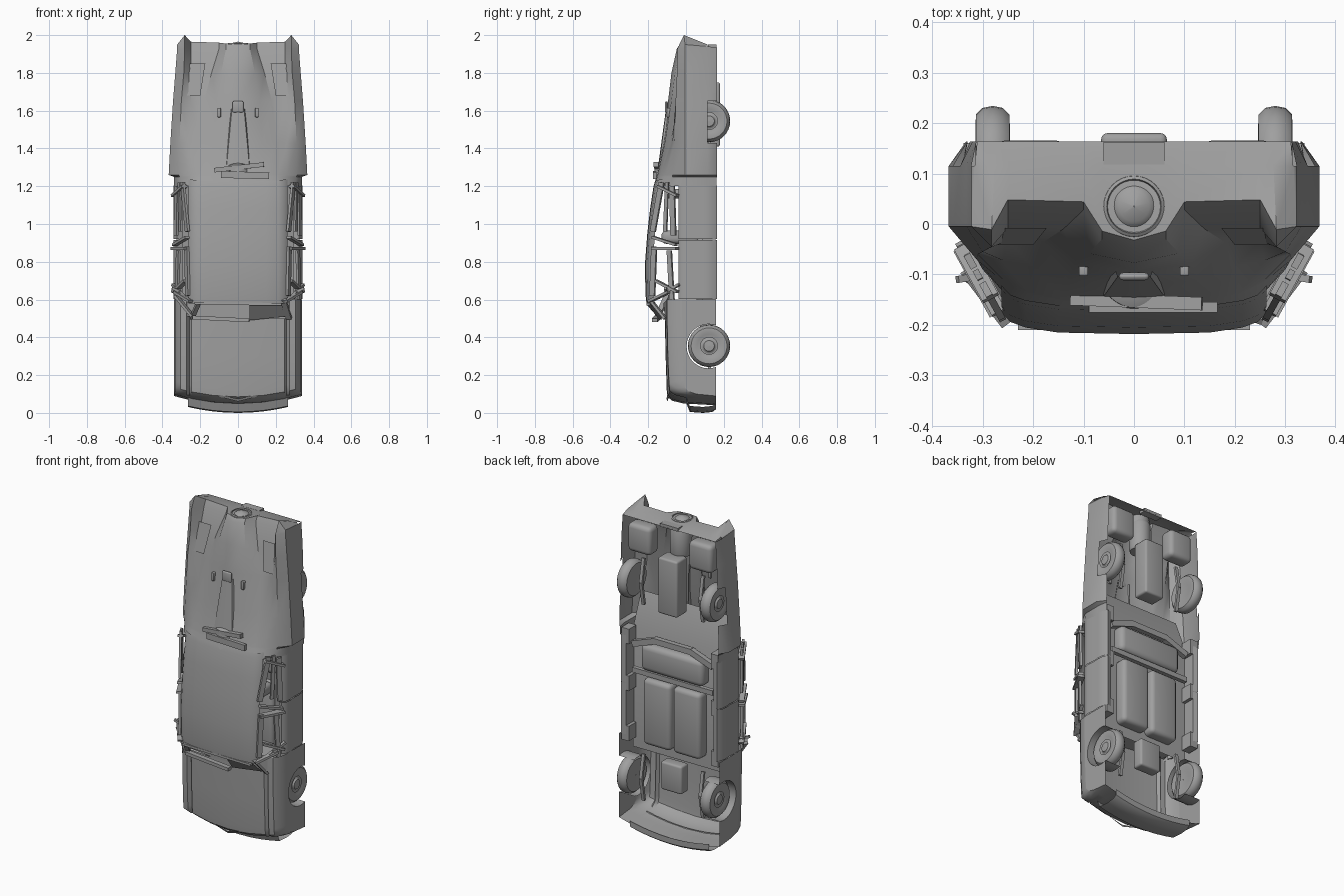
import bpy, bmesh, math
from mathutils import Vector

if "Cube" in bpy.data.objects:
    bpy.data.objects.remove(bpy.data.objects["Cube"])

grey = bpy.data.materials.new("mid grey")
grey.diffuse_color = (0.35, 0.35, 0.35, 1)
grey.use_nodes = True
grey.node_tree.nodes["Principled BSDF"].inputs["Base Color"].default_value = grey.diffuse_color


def finish(name, bm, angle=35):
    bmesh.ops.remove_doubles(bm, verts=bm.verts, dist=0.0005)
    bmesh.ops.recalc_face_normals(bm, faces=bm.faces)
    me = bpy.data.meshes.new(name)
    bm.to_mesh(me)
    bm.free()
    me.materials.append(grey)
    ob = bpy.data.objects.new(name, me)
    bpy.context.collection.objects.link(ob)
    bpy.ops.object.select_all(action='DESELECT')
    ob.select_set(True)
    bpy.context.view_layer.objects.active = ob
    bpy.ops.object.shade_smooth_by_angle(angle=math.radians(angle))
    return ob


def shell(name, rows, skip=lambda i, j: False, sides=(1, -1), angle=35):
    """Loft rows of (x, y, z) points, mirrored in x, facing away from the body centre."""
    bm = bmesh.new()
    for s in sides:
        g = [[bm.verts.new((s * x, y, z)) for x, y, z in r] for r in rows]
        for i in range(len(g) - 1):
            for j in range(len(g[0]) - 1):
                if not skip(i, j):
                    bm.faces.new((g[i][j], g[i][j + 1], g[i + 1][j + 1], g[i + 1][j]))
    ob = finish(name, bm, angle)
    ref = Vector((0, .12, 1))
    if sum(p.area * p.normal.dot(p.center - ref) for p in ob.data.polygons) < 0:
        ob.data.flip_normals()
    return ob


def box(name, c, size, bevel=0.0):
    bm = bmesh.new()
    bmesh.ops.create_cube(bm, size=1)
    for v in bm.verts:
        v.co = Vector(c) + Vector([a * b for a, b in zip(v.co, size)])
    if bevel:
        bmesh.ops.bevel(bm, geom=bm.edges[:], offset=bevel, segments=3, affect='EDGES', profile=0.5)
    return finish(name, bm, 40)


def bar(name, a, b, w=0.024, t=0.014):
    a, b = Vector(a), Vector(b)
    bm = bmesh.new()
    bmesh.ops.create_cube(bm, size=1)
    q = (b - a).to_track_quat('Z', 'Y')
    for v in bm.verts:
        v.co = (a + b) / 2 + q @ Vector((v.co.x * w, v.co.y * t, v.co.z * (b - a).length))
    return finish(name, bm)


def lathe(name, profile, c, axis, n=32):
    """Spin (radius, offset) points about the x or z axis."""
    bm = bmesh.new()
    rings = []
    for r, o in profile:
        ring = []
        for k in range(n):
            u, v = r * math.cos(k * math.tau / n), r * math.sin(k * math.tau / n)
            ring.append(bm.verts.new(Vector(c) + Vector((o, u, v) if axis == 'x' else (u, v, o))))
        rings.append(ring)
    for p, q in zip(rings, rings[1:]):
        for k in range(n):
            bm.faces.new((p[k], p[(k + 1) % n], q[(k + 1) % n], q[k]))
    return finish(name, bm, 40)


# Rear body: tail deck with central hump, fins and wide quarter panels
rear = [
    (1.20, [(0, -.172), (.15, -.168), (.22, -.155), (.258, -.135), (.30, -.09), (.338, -.02), (.338, .115), (.33, .16)]),
    (1.25, [(0, -.157), (.14, -.153), (.21, -.138), (.26, -.114), (.31, -.072), (.34, -.01), (.34, .115), (.33, .163)]),
    (1.26, [(0, -.154), (.14, -.15), (.21, -.135), (.26, -.11), (.312, -.07), (.367, -.005), (.367, .115), (.333, .163)]),
    (1.43, [(0, -.12), (.13, -.112), (.2, -.085), (.26, -.072), (.31, -.06), (.358, -.005), (.358, .115), (.33, .163)]),
    (1.65, [(0, -.095), (.115, -.078), (.18, -.036), (.25, -.033), (.3, -.055), (.344, -.005), (.344, .115), (.325, .163)]),
    (1.80, [(0, -.077), (.09, -.058), (.14, -.01), (.25, -.008), (.287, -.048), (.332, -.005), (.332, .115), (.32, .163)]),
    (1.93, [(0, -.048), (.063, -.03), (.1, .028), (.25, .032), (.282, -.045), (.322, -.005), (.322, .115), (.312, .163)])]
rows = [[(x, y, z) for x, y in pts] for z, pts in rear]
tail_z = [1.95, 1.955, 1.96, 1.965, 2.0, 1.95, 1.94, 1.935]
rows.append([(x, y + (.016 if i < 4 else .034 if i == 4 else 0), tz)
             for i, ((x, y), tz) in enumerate(zip(rear[-1][1], tail_z))])
shell("rear_body", rows, lambda i, j: i == 3 and j == 6)
edge = rows[-1][:7]
shell("tail_panel", [edge, [(x * .98, max(y, .115), 1.95) for x, y, z in edge], [(x * .965, .163, 1.935) for x, y, z in edge]])

# Roof panel
roof = [(.57, -.208), (.62, -.214), (.78, -.218), (.95, -.205), (1.08, -.19), (1.2, -.172), (1.225, -.164)]
shell("roof", [[(0, y, z), (.15, y + .003, z + .003), (.215, y + .013, z + .006), (.245, y + .024, z + .01),
                (.262, y + .042, z + .01)] for z, y in roof])

# Front body: hood, fender ridges and rounded nose
front = [(0, -.112), (.13, -.11), (.245, -.1), (.258, -.082), (.272, -.103), (.305, -.1), (.33, -.065), (.338, -.02)]


def nose_row(z, drop, flat):
    bow = .05 if z < .2 else 0
    return [(x, y + (.16 - y) * flat + drop, z + bow * (x / .34) ** 2) for x, y in front]


nose = [nose_row(*a) for a in ((.6, 0, 0), (.5, 0, 0), (.3, .004, 0), (.12, .01, 0), (.085, .014, 0),
                               (.064, .026, .05), (.05, .03, .25), (.046, .02, .55), (.04, 0, 1))]
shell("hood_and_fenders", nose, lambda i, j: i == 0 and j < 3)

# Front fender sides with a round wheel arch
for s, side in ((1, "right"), (-1, "left")):
    bm = bmesh.new()
    arc = [(.12 + .117 * math.cos(a), .353 + .117 * math.sin(a)) for a in
           [math.radians(70 + k * 11) for k in range(21)]]
    ring = [(-.02, .6), (.16, .6)] + arc + [(r[-1][1], r[-1][2]) for r in nose[:0:-1]]
    bm.faces.new([bm.verts.new((s * .338, y, z)) for y, z in ring])
    outer = [bm.verts.new((s * .338, y, z)) for y, z in arc]
    inner = [bm.verts.new((s * .235, y, z)) for y, z in arc]
    for k in range(20):
        bm.faces.new((outer[k], outer[k + 1], inner[k + 1], inner[k]))
    finish("fender_side_" + side, bm)

# Doors with a curved section and thickness
for a, b, nm in ((.603, .915, "front_doors"), (.92, 1.205, "rear_doors")):
    prof = [(.322, -.04), (.336, -.025), (.342, .01), (.337, .06), (.34, .1), (.336, .135), (.322, .163),
            (.295, .155), (.295, -.03), (.322, -.04)]
    shell(nm, [[(x, y, a) for x, y in prof], [(x, y, b) for x, y in prof]], angle=50)

# Window frames: bent pillars and loose rails
for s in (1, -1):
    n = "_right" if s > 0 else "_left"

    def P(t, z):  # t = 0 at the roof edge, 1 at the door top
        return (s * (.26 + .08 * t), -.19 + .145 * t, z)
    bar("windshield_pillar" + n, (s * .25, -.195, .59), (s * .33, -.09, .64), .032)
    bar("center_pillar" + n, P(.1, .87), P(1, .87), .04)
    bar("center_bracket" + n, P(.1, .93), P(.95, .89), .03)
    bar("rear_pillar" + n, P(.3, 1.2), P(1, 1.15), .035)
    bar("rear_window_top_rail" + n, P(.1, .96), P(.42, 1.22), .014, .03)
    bar("rear_window_mid_rail" + n, P(.55, .96), P(.62, 1.22), .012, .02)
    bar("rear_window_low_rail" + n, P(.85, .94), P(.8, 1.2), .014, .03)
    bar("front_window_top_rail" + n, P(.08, .62), P(.15, .88), .014, .03)
    bar("front_window_low_rail" + n, P(.8, .6), P(.7, .86), .014, .026)
    bar("front_window_strut" + n, P(.2, .7), P(1, .64), .03)
    bar("vent_strut" + n, P(.3, .61), P(1.05, .68), .02)
    bar("mirror_arm" + n, P(.6, .64), (s * .35, -.11, .66), .014)
    # Deck tile
    shell("deck_tile" + n, [[(.255, -.008, 1.85), (.173, -.008, 1.85)], [(.27, -.042, 1.68), (.2, -.042, 1.68)]], sides=(s,))

# Windshield surround and dashboard
bar("windshield_lower_rail", (-.24, -.15, .505), (.06, -.165, .49), .03, .02)
bar("windshield_upper_rail", (-.23, -.2, .58), (.23, -.2, .575), .02)
bar("windshield_left_rail", (-.245, -.13, .5), (-.21, -.2, .58), .025)
bar("windshield_left_corner", (-.33, -.1, .62), (-.24, -.15, .51), .03)
bar("windshield_right_corner", (.27, -.11, .5), (.24, -.19, .6), .03)
shell("windshield_panel", [[(.06, -.14, .49), (.25, -.125, .51)], [(.06, -.2, .57), (.23, -.19, .58)]], sides=(1,))
shell("dashboard", [[(0, -.11, .49), (.27, -.1, .51)], [(0, -.12, .58), (.29, -.1, .6)], [(0, .05, .6), (.3, .05, .6)]])

# Details on the rear deck
shell("deck_spine", [[(0, -.147, 1.31), (.06, -.143, 1.31), (.07, -.12, 1.31)],
                     [(0, -.106, 1.61), (.032, -.104, 1.61), (.04, -.085, 1.61)]])
box("deck_latch", (0, -.104, 1.62), (.06, .015, .06), .008)
for s in (1, -1):
    box("deck_hinge", (s * .1, -.092, 1.59), (.018, .022, .05), .004)
lathe("deck_dome", [(.07, -.05), (.065, .012), (.045, .022), (.001, .026)], (0, -.1, 1.3), 'z')
bar("spoiler_bar_upper", (-.125, -.148, 1.285), (.135, -.158, 1.315), .026, .024)
bar("spoiler_bar_lower", (-.09, -.165, 1.262), (.165, -.165, 1.255), .02, .036)

# Exhaust dome at the tail
lathe("tail_ring", [(.06, -.1), (.063, -.01), (.06, .008), (.054, .012), (.05, .0)], (0, .035, 1.945), 'z')
lathe("tail_dome", [(.053, -.02), (.046, .0), (.03, .014), (.001, .02)], (0, .035, 1.945), 'z')
box("plate", (0, .14, 1.94), (.12, .045, .02))

# Front bumper, following the nose curve
bump = [(.0, .02), (.02, -.03), (.09, -.035), (.14, -.03), (.16, -.015), (.16, .02)]
shell("bumper", [[(x, y, max(0, .035 + dz + .45 * x * x)) for y, dz in bump] for x in (0, .07, .14, .2, .245, .265)])
shell("nose_chevron", [[(0, -.098, .06), (.1, -.09, .085)], [(0, -.103, .075), (.1, -.1, .095)]])

# Wheels
tire = [(.045, .028), (.062, .03), (.075, .034), (.095, .033), (.108, .02), (.112, 0), (.108, -.02),
        (.095, -.033), (.075, -.034), (.05, -.028), (.001, -.028)]
hub = [(.05, .026), (.06, .022), (.045, .018), (.032, .024), (.028, .032), (.001, .034)]
for s in (1, -1):
    for z, nm in ((.355, "front"), (1.545, "rear")):
        lathe(nm + "_tire", [(r, o * s) for r, o in tire], (s * .28, .122, z), 'x')
        lathe(nm + "_hub", [(r, o * s) for r, o in hub], (s * .28, .122, z), 'x')
        # Leaf springs
        bar(nm + "_spring", (s * .2, .12, z - .14), (s * .2, .145, z), .02, .014)
        bar(nm + "_spring", (s * .2, .145, z), (s * .2, .12, z + .14), .02, .014)
    # Underside tanks, seats and sills
    box("tank", (s * .205, .12, 1.81), (.155, .09, .17), .025)
    box("front_seat", (s * .1, .1, .765), (.185, .09, .4), .025)
    box("front_seat_back", (s * .1, -.03, .93), (.18, .2, .07), .025)
    for z in (.61, .915, 1.2):
        box("sill_block", (s * .3, .12, z), (.05, .07, .09))

# Cabin floor, bench and underside parts
shell("floor", [[(0, .08, .5), (.3, .08, .5)], [(0, .08, 1.22), (.3, .08, 1.22)], [(0, .0, 1.42), (.3, .0, 1.42)]])
box("rear_bench", (0, .1, 1.09), (.42, .09, .16), .03)
box("rear_bench_back", (0, -.03, 1.16), (.4, .17, .05), .02)
bar("cross_member", (-.27, .12, .993), (.27, .12, .993), .025, .03)
for s in (1, -1):
    bar("arch_member", (s * .27, .12, 1.15), (s * .12, .12, 1.205), .03, .035)
bar("arch_member_center", (-.125, .12, 1.205), (.125, .12, 1.205), .03, .035)
box("gearbox", (0, .13, 1.58), (.13, .1, .34), .012)
box("front_box", (0, .11, .41), (.14, .07, .17), .012)
lathe("engine_drum", [(.001, -.1), (.055, -.1), (.06, -.08), (.06, .06), (.05, .08)], (0, .05, 1.84), 'z')
